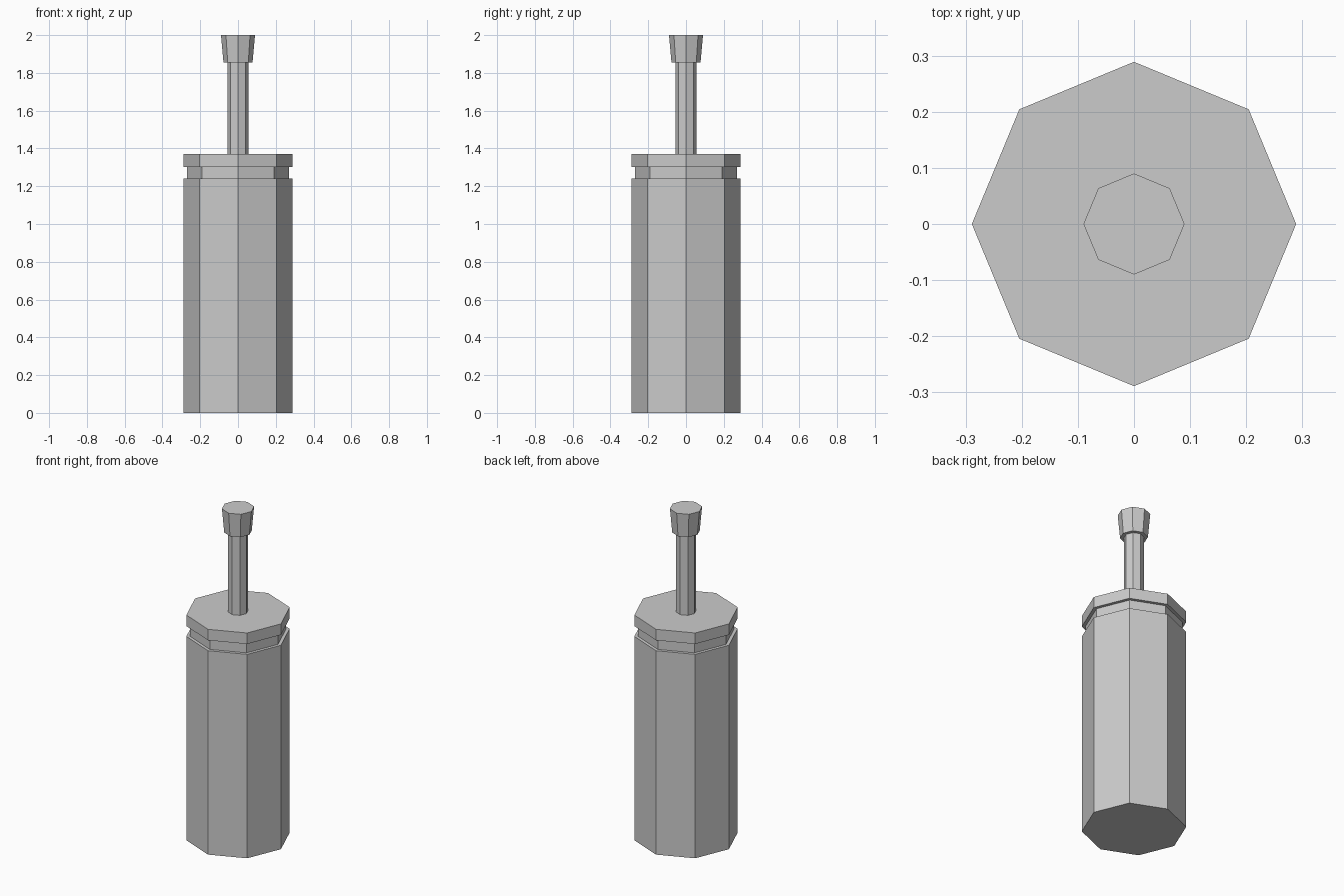
import bpy
import bmesh
from math import cos, sin, tau

if "Cube" in bpy.data.objects:
    bpy.data.objects.remove(bpy.data.objects["Cube"])

SIDES = 8


def ring_solid(name, profile):
    """Closed eight-sided solid from (radius, height) pairs, bottom to top."""
    bm = bmesh.new()
    rings = [[bm.verts.new((r * cos(tau * i / SIDES), r * sin(tau * i / SIDES), z))
              for i in range(SIDES)] for r, z in profile]
    bm.faces.new(rings[0][::-1])
    bm.faces.new(rings[-1])
    for low, high in zip(rings, rings[1:]):
        for i in range(SIDES):
            j = (i + 1) % SIDES
            bm.faces.new((low[i], low[j], high[j], high[i]))
    mesh = bpy.data.meshes.new(name)
    bm.to_mesh(mesh)
    bm.free()
    obj = bpy.data.objects.new(name, mesh)
    bpy.context.collection.objects.link(obj)
    return obj


# Cylinder body with recessed neck and overhanging cap
ring_solid("body", [(0.289, 0), (0.289, 1.24), (0.269, 1.24),
                    (0.269, 1.303), (0.289, 1.303), (0.289, 1.37)])

# Plunger rod and flared knob
ring_solid("plunger_rod", [(0.056, 1.37), (0.056, 1.855)])
ring_solid("plunger_knob", [(0.077, 1.855), (0.09, 2.0)])
